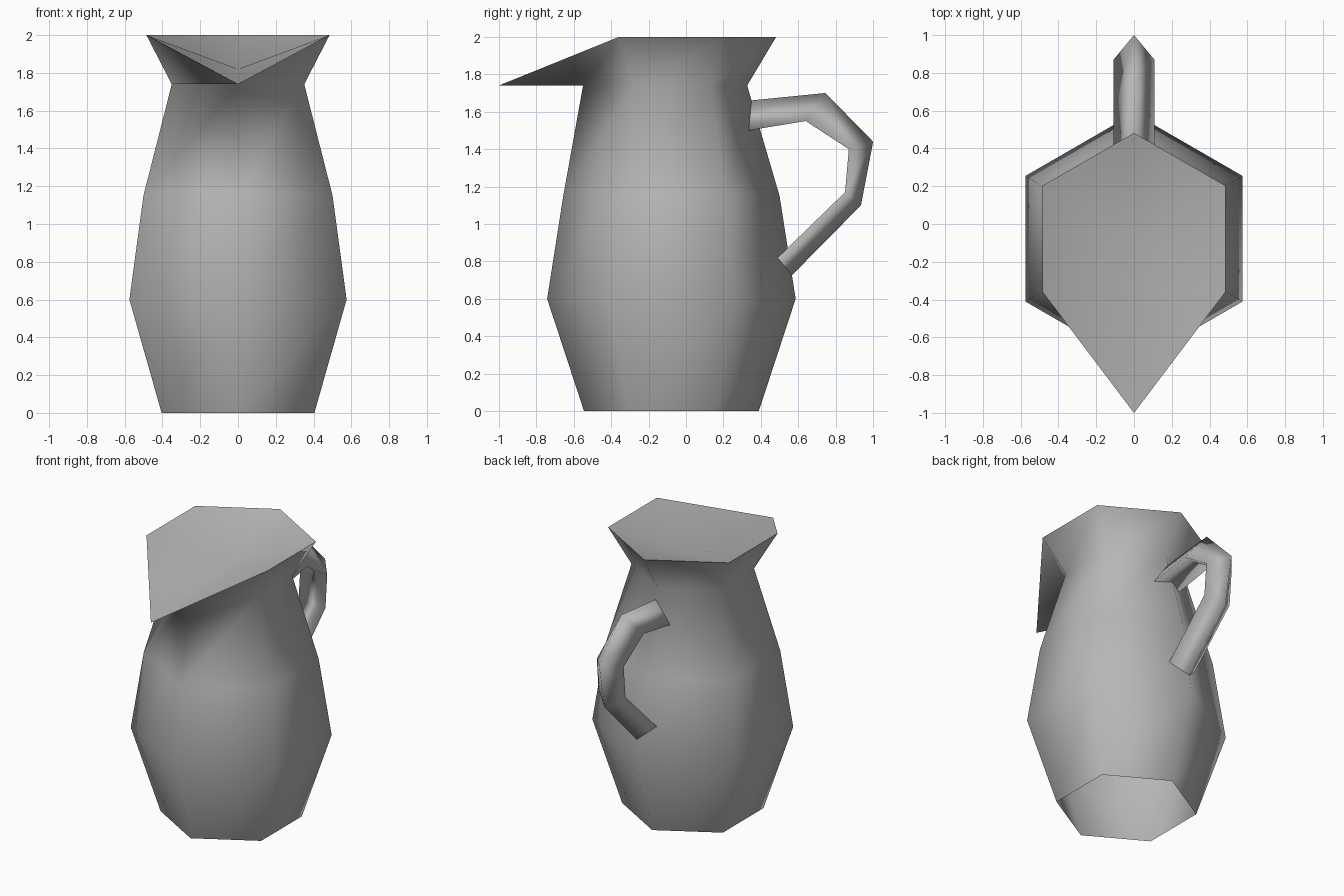
import bpy, bmesh, math

if "Cube" in bpy.data.objects:
    bpy.data.objects.remove(bpy.data.objects["Cube"])

clay = bpy.data.materials.new("grey_clay")
clay.diffuse_color = (0.47, 0.47, 0.47, 1)
clay.use_nodes = True
clay.node_tree.nodes["Principled BSDF"].inputs["Base Color"].default_value = clay.diffuse_color
CY = -0.078  # depth of the body axis


def make_part(name, verts, faces):
    mesh = bpy.data.meshes.new(name)
    mesh.from_pydata(verts, [], faces)
    bm = bmesh.new()
    bm.from_mesh(mesh)
    bmesh.ops.recalc_face_normals(bm, faces=bm.faces)
    bm.to_mesh(mesh)
    bm.free()
    mesh.materials.append(clay)
    obj = bpy.data.objects.new(name, mesh)
    bpy.context.collection.objects.link(obj)
    bpy.ops.object.select_all(action='DESELECT')
    obj.select_set(True)
    bpy.context.view_layer.objects.active = obj
    return obj


# Jug body: hexagonal rings (height, radius), first corner facing front
rings = [(0, 0.467), (0.6, 0.664), (1.15, 0.578), (1.74, 0.405), (2.0, 0.56)]
verts = []
for z, r in rings:
    for i in range(6):
        a = math.radians(-90 + 60 * i)
        verts.append((r * math.cos(a), CY + r * math.sin(a), z))
verts[18] = (0, -0.55, 1.74)   # neck pushed forward under the spout
verts[24] = (0, -1.0, 1.74)    # spout tip
verts.append((0, CY, 1.82))    # sunken centre of the top

# Walls, open at the base; the spout's undersides are split into triangles
faces = []
for k in range(4):
    for i in range(6):
        j = (i + 1) % 6
        a, b, c, d = k * 6 + i, k * 6 + j, k * 6 + 6 + j, k * 6 + 6 + i
        if k == 3 and i in (0, 5):
            faces += [(a, b, c), (a, c, d)]
        else:
            faces.append((a, b, c, d))
# Top: shallow fan sinking to the centre
faces += [(24 + i, 24 + (i + 1) % 6, 30) for i in range(6)]
jug = make_part("jug_body", verts, faces)
bpy.ops.object.shade_smooth_by_angle(angle=math.radians(66))
# Crisp fold where the spout meets the neck
sharp = jug.data.attributes.get("sharp_edge") or jug.data.attributes.new("sharp_edge", 'BOOLEAN', 'EDGE')
for e in jug.data.edges:
    if set(e.vertices) in ({18, 19}, {18, 23}):
        sharp.data[e.index].value = True

# Handle: triangular tube, ridge along the outer path, ends open in the wall
outer = [(0.345, 1.66), (0.745, 1.70), (1.0, 1.44), (0.935, 1.10), (0.565, 0.725)]
inner = [(0.335, 1.50), (0.64, 1.55), (0.87, 1.40), (0.85, 1.17), (0.49, 0.82)]
verts, faces = [], []
for (oy, oz), (iy, iz) in zip(outer, inner):
    verts += [(0, oy, oz), (0.108, iy, iz), (-0.108, iy, iz)]
for k in range(4):
    for i in range(3):
        j = (i + 1) % 3
        faces.append((k * 3 + i, k * 3 + 3 + i, k * 3 + 3 + j, k * 3 + j))
handle = make_part("handle", verts, faces)
bpy.ops.object.shade_smooth()
